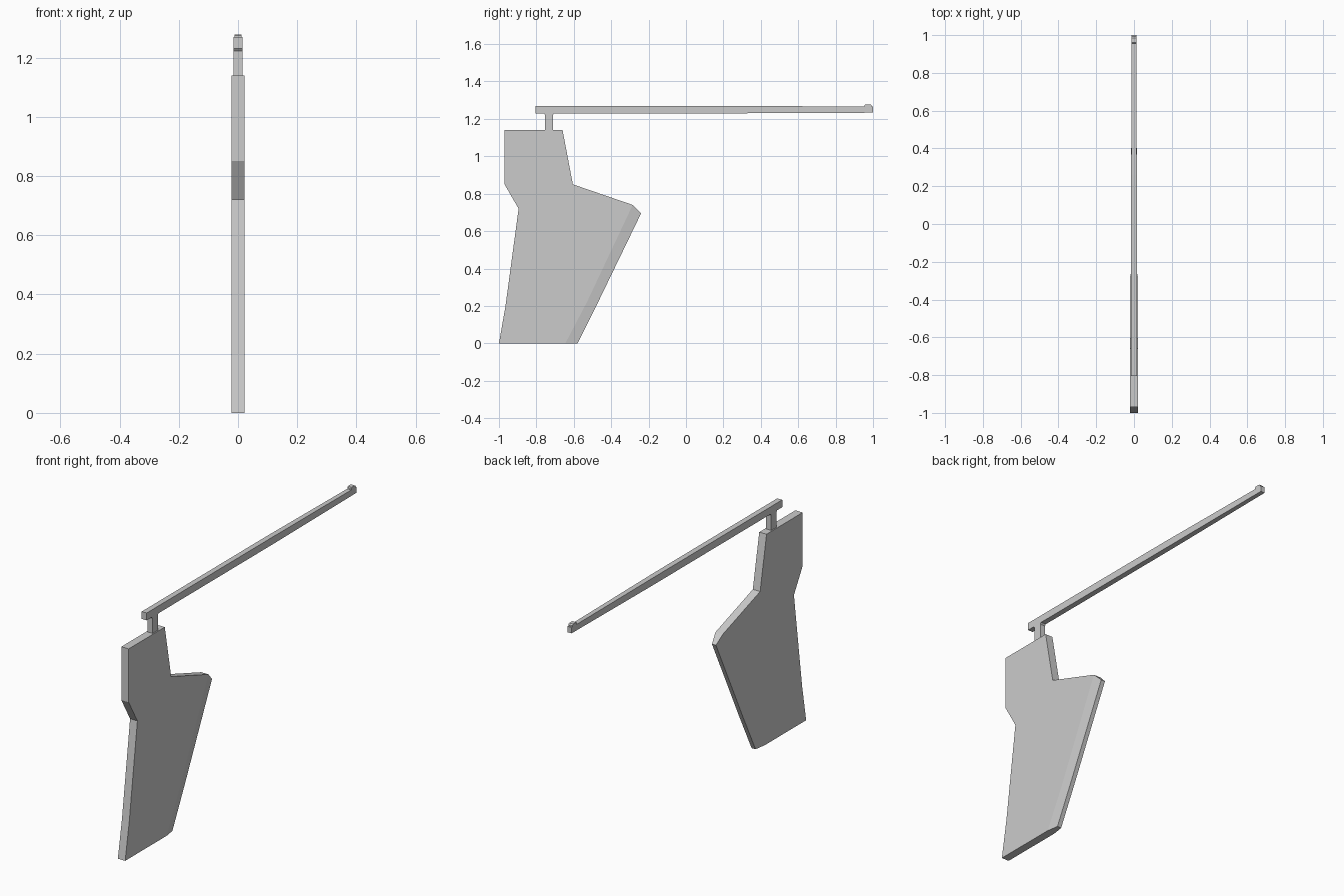
import bpy, bmesh

if "Cube" in bpy.data.objects:
    bpy.data.objects.remove(bpy.data.objects["Cube"], do_unlink=True)

grey = bpy.data.materials.new("light_grey")
grey.use_nodes = True
grey.diffuse_color = (0.6, 0.6, 0.6, 1)
grey.node_tree.nodes["Principled BSDF"].inputs["Base Color"].default_value = (0.6, 0.6, 0.6, 1)


def slab(name, points):
    """Side profile of (y, z, half thickness) points, closed symmetrically about x = 0."""
    bm = bmesh.new()
    left = [bm.verts.new((h, y, z)) for y, z, h in points]
    right = [bm.verts.new((-h, y, z)) for y, z, h in points]
    for i in range(len(points)):
        j = (i + 1) % len(points)
        bm.faces.new((left[i], left[j], right[j], right[i]))
    bm.faces.new(left)
    bm.faces.new(right[::-1])
    return finish(name, bm)


def finish(name, bm):
    bmesh.ops.recalc_face_normals(bm, faces=bm.faces)
    mesh = bpy.data.meshes.new(name)
    bm.to_mesh(mesh)
    bm.free()
    mesh.materials.append(grey)
    obj = bpy.data.objects.new(name, mesh)
    bpy.context.collection.objects.link(obj)
    return obj


# Blade: flat sided body with a thinner bevelled trailing edge
T, E = 0.022, 0.012
body = [(-1, 0), (-0.965, 0.2), (-0.895, 0.72), (-0.97, 0.85), (-0.97, 1.14),
        (-0.66, 1.14), (-0.605, 0.85), (-0.285, 0.74)]
ridge = [(-0.285, 0.74), (-0.53, 0.22), (-0.645, 0)]
edge = [(-0.24, 0.695), (-0.47, 0.22), (-0.58, 0)]

bm = bmesh.new()
def row(points, h):
    return [bm.verts.new((h, y, z)) for y, z in points]

rings = []
for side in (1, -1):
    b = row(body + ridge[1:], side * T)
    e = row(edge, side * E)
    bm.faces.new(b)
    r = b[len(body) - 1:]
    for i in range(2):
        bm.faces.new((r[i], r[i + 1], e[i + 1], e[i]))
    rings.append(b[:len(body)] + e + [b[-1]])
for i in range(len(rings[0])):
    j = (i + 1) % len(rings[0])
    bm.faces.new((rings[0][i], rings[0][j], rings[1][j], rings[1][i]))
finish("rudder_blade", bm)

# Post with a small flare under the tiller
W = 0.015
slab("tiller_post", [(y, z, W) for y, z in (
    (-0.755, 1.13), (-0.71, 1.13), (-0.71, 1.222), (-0.702, 1.232),
    (-0.763, 1.232), (-0.755, 1.222))])

# Tiller bar, slightly slimmer towards the grip
slab("tiller_bar", [(-0.805, 1.23, W), (0.3, 1.23, W), (1, 1.233, 0.012),
                    (1, 1.265, 0.012), (0.26, 1.27, W), (-0.805, 1.27, W)])

# Raised stop at the end of the tiller
slab("tiller_stop", [(0.955, 1.26, 0.012), (0.993, 1.26, 0.012), (0.993, 1.272, 0.012),
                     (0.986, 1.278, 0.012), (0.96, 1.278, 0.012), (0.955, 1.274, 0.012)])
